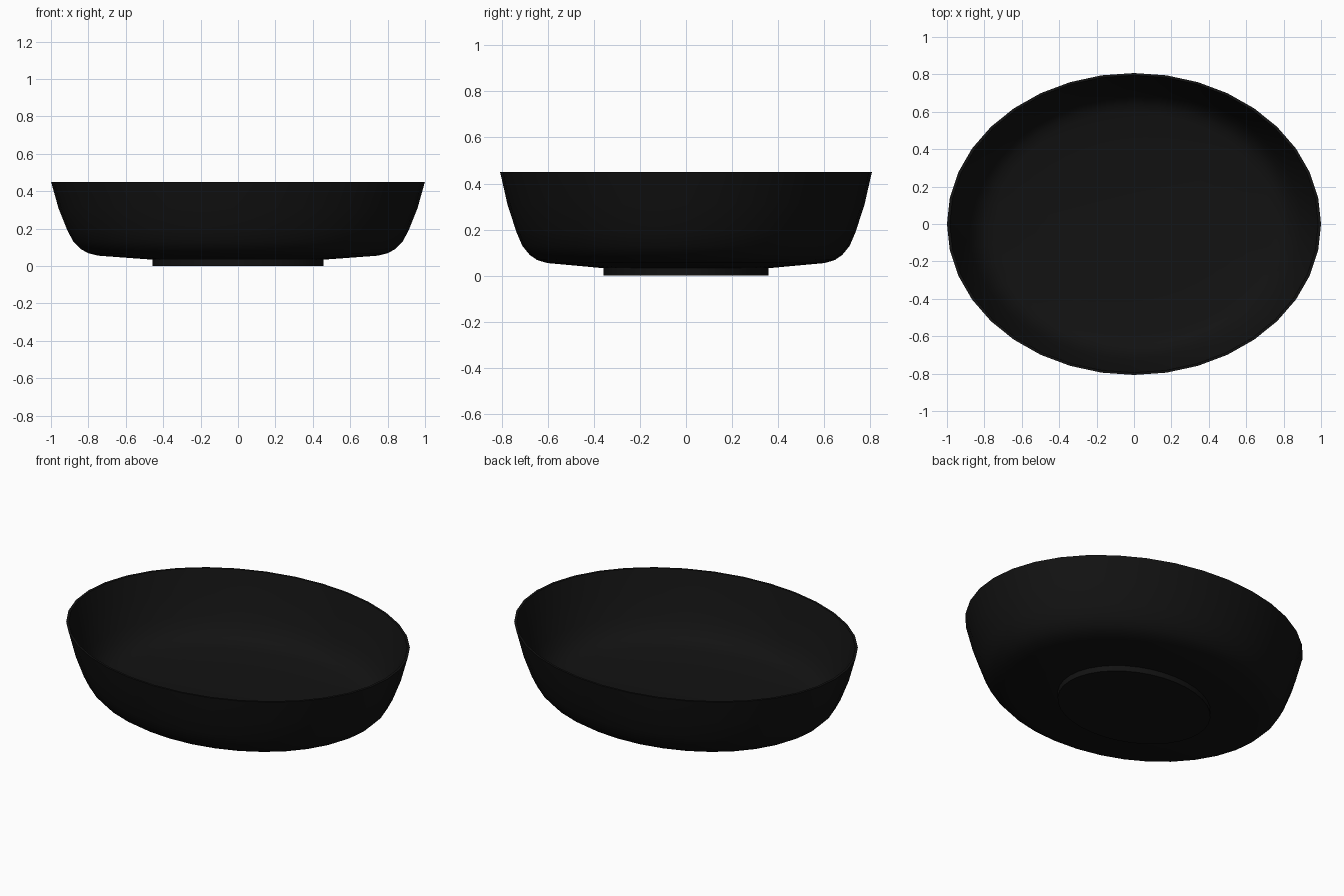
import bpy, bmesh
from math import cos, sin, radians

if "Cube" in bpy.data.objects:
    bpy.data.objects.remove(bpy.data.objects["Cube"])

SIDES = 36

black = bpy.data.materials.new("black_glaze")
black.diffuse_color = (0.006, 0.006, 0.006, 1)
black.use_nodes = True
black.node_tree.nodes["Principled BSDF"].inputs["Base Color"].default_value = black.diffuse_color


def oval_lathe(name, profile, y_ratio):
    """Sweep an (x radius, z) profile round an ellipse; radius 0 closes an end."""
    bm = bmesh.new()
    rings = []
    for r, z in profile:
        if r == 0:
            rings.append([bm.verts.new((0, 0, z))] * SIDES)
        else:
            angles = [radians(360 * i / SIDES) for i in range(SIDES)]
            rings.append([bm.verts.new((r * cos(a), r * y_ratio * sin(a), z))
                          for a in angles])
    for low, high in zip(rings, rings[1:]):
        for i in range(SIDES):
            j = (i + 1) % SIDES
            corners = list(dict.fromkeys((low[i], low[j], high[j], high[i])))
            bm.faces.new(corners)
    bmesh.ops.recalc_face_normals(bm, faces=bm.faces)
    mesh = bpy.data.meshes.new(name)
    bm.to_mesh(mesh)
    bm.free()
    mesh.materials.append(black)
    obj = bpy.data.objects.new(name, mesh)
    bpy.context.collection.objects.link(obj)
    bpy.ops.object.select_all(action='DESELECT')
    obj.select_set(True)
    bpy.context.view_layer.objects.active = obj
    bpy.ops.object.shade_smooth_by_angle(angle=radians(40))
    return obj


# bowl: underside, outer wall, thin rim, inner wall, inner floor
outer = [(0, 0.03), (0.46, 0.034), (0.745, 0.055), (0.80, 0.068), (0.84, 0.09),
         (0.88, 0.13), (0.912, 0.19), (0.96, 0.31), (0.996, 0.438), (1.0, 0.45)]
inner = [(0.985, 0.45), (0.942, 0.315), (0.893, 0.20), (0.862, 0.145),
         (0.825, 0.108), (0.79, 0.088), (0.74, 0.075), (0.46, 0.055), (0, 0.05)]
oval_lathe("bowl", outer + inner, 0.807)

# low oval foot under the bowl
oval_lathe("foot", [(0, 0), (0.457, 0), (0.457, 0.036), (0, 0.036)], 0.782)
